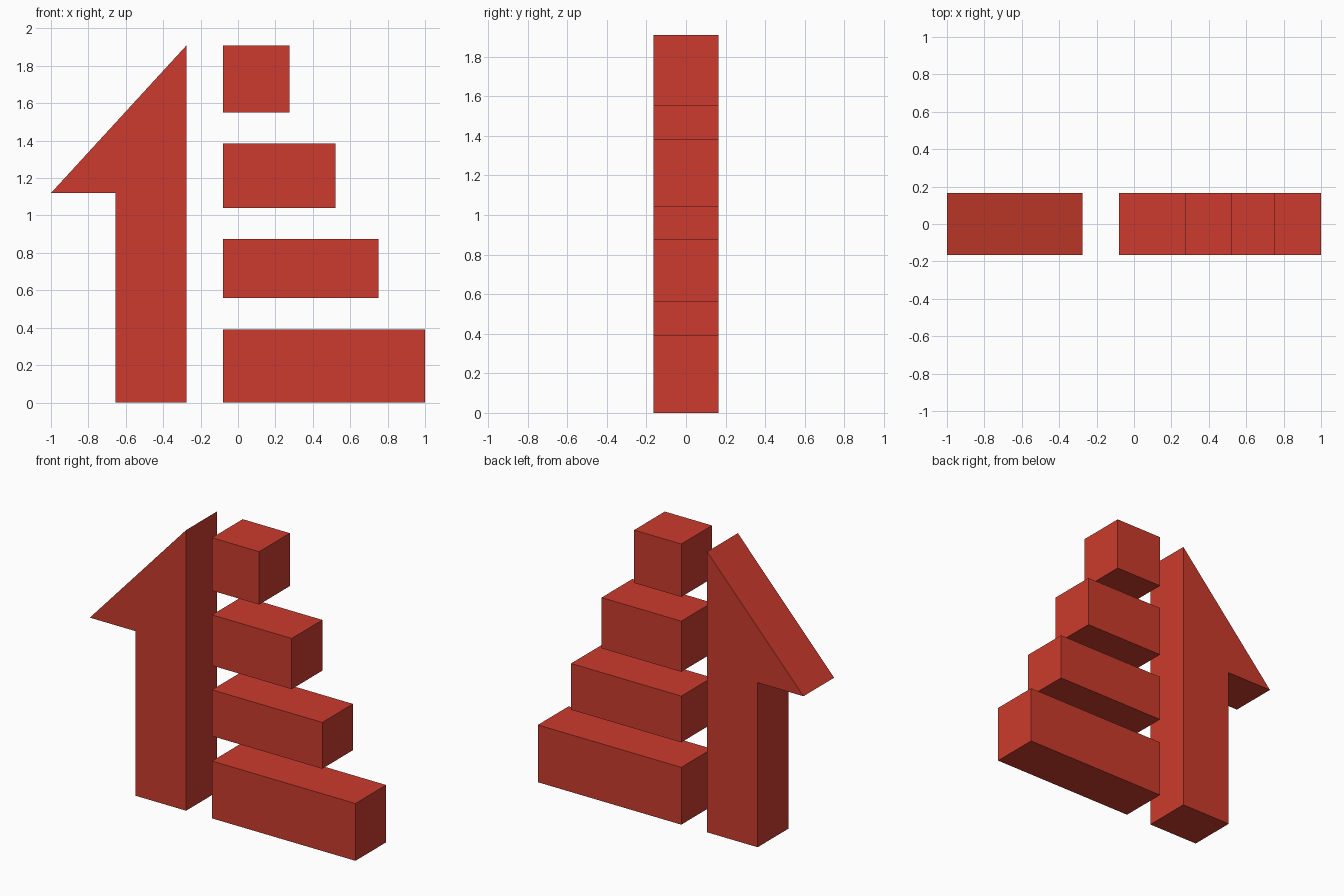
import bpy
import bmesh

if "Cube" in bpy.data.objects:
    bpy.data.objects.remove(bpy.data.objects["Cube"])

HALF_DEPTH = 0.165

red = bpy.data.materials.new("red")
red.diffuse_color = (0.604, 0.044, 0.026, 1.0)
red.use_nodes = True
red.node_tree.nodes["Principled BSDF"].inputs["Base Color"].default_value = red.diffuse_color


def extrude_profile(name, points):
    """Extrude a front (x, z) outline evenly through the depth."""
    bm = bmesh.new()
    face = bm.faces.new([bm.verts.new((x, -HALF_DEPTH, z)) for x, z in points])
    result = bmesh.ops.extrude_face_region(bm, geom=[face])
    moved = [v for v in result["geom"] if isinstance(v, bmesh.types.BMVert)]
    bmesh.ops.translate(bm, verts=moved, vec=(0, 2 * HALF_DEPTH, 0))
    bmesh.ops.recalc_face_normals(bm, faces=bm.faces)
    mesh = bpy.data.meshes.new(name)
    bm.to_mesh(mesh)
    bm.free()
    mesh.materials.append(red)
    obj = bpy.data.objects.new(name, mesh)
    bpy.context.collection.objects.link(obj)
    return obj


# Upward half arrow
extrude_profile("half_arrow", [(-0.655, 0), (-0.275, 0), (-0.275, 1.91),
                               (-1.0, 1.12), (-0.655, 1.12)])

# Stacked bars, longest at the bottom: right end, bottom, top
BARS = [(1.0, 0.0, 0.39), (0.75, 0.56, 0.875),
        (0.52, 1.04, 1.385), (0.275, 1.55, 1.91)]
for i, (right, bottom, top) in enumerate(BARS, 1):
    extrude_profile(f"bar_{i}", [(-0.08, bottom), (right, bottom),
                                 (right, top), (-0.08, top)])
